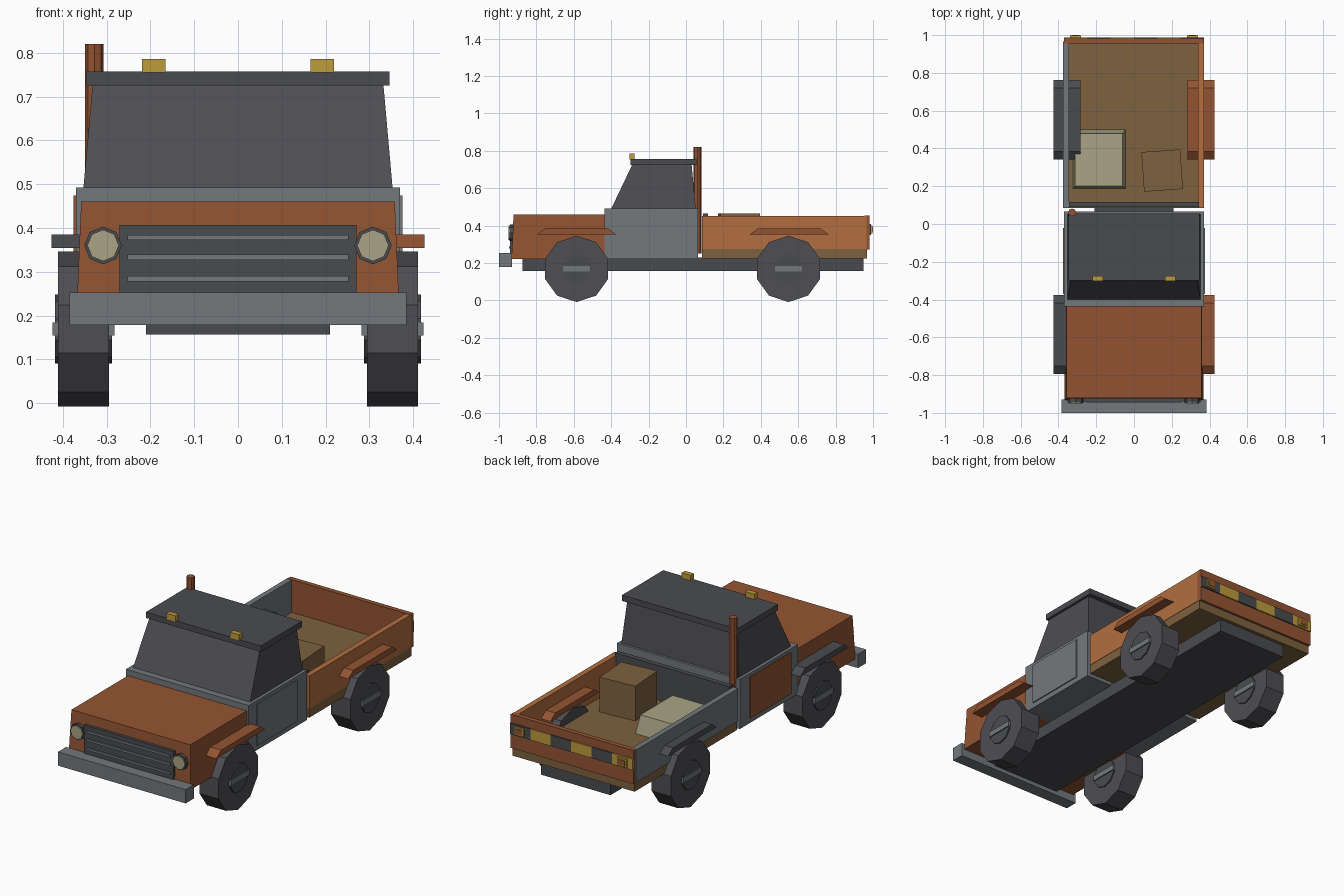
import bpy, bmesh, math
from mathutils import Matrix

if "Cube" in bpy.data.objects:
    bpy.data.objects.remove(bpy.data.objects["Cube"])


def material(name, r, g, b):
    def lin(c):
        c /= 255
        return c / 12.92 if c <= 0.04045 else ((c + 0.055) / 1.055) ** 2.4
    m = bpy.data.materials.new(name)
    m.diffuse_color = (lin(r), lin(g), lin(b), 1)
    m.use_nodes = True
    m.node_tree.nodes["Principled BSDF"].inputs["Base Color"].default_value = m.diffuse_color
    return m


RUST = material("rust_paint", 148, 84, 50)
ORANGE = material("light_orange_paint", 178, 110, 64)
WOOD = material("brown_wood", 126, 97, 63)
GRAY = material("primer_gray", 115, 120, 124)
DARK = material("dark_gray", 74, 75, 79)
CHARCOAL = material("charcoal", 78, 77, 82)
CREAM = material("cream", 170, 164, 133)
YELLOW = material("hazard_yellow", 190, 155, 60)


def finish(name, bm, mat):
    bmesh.ops.recalc_face_normals(bm, faces=bm.faces)
    me = bpy.data.meshes.new(name)
    bm.to_mesh(me)
    bm.free()
    me.materials.append(mat)
    ob = bpy.data.objects.new(name, me)
    bpy.context.collection.objects.link(ob)
    return ob


def box(name, x, y, z, mat, tx=None, ty=None, turn=0):
    """Box from ranges; tx and ty give a different range for the top face."""
    tx, ty = tx or x, ty or y
    bm = bmesh.new()
    rings = []
    for (xr, yr, h) in ((x, y, z[0]), (tx, ty, z[1])):
        rings.append([bm.verts.new((xr[i], yr[j], h))
                      for i, j in ((0, 0), (1, 0), (1, 1), (0, 1))])
    lo, hi = rings
    bm.faces.new(lo)
    bm.faces.new(hi)
    for i in range(4):
        k = (i + 1) % 4
        bm.faces.new((lo[i], lo[k], hi[k], hi[i]))
    if turn:
        c = (sum(x) / 2, sum(y) / 2, 0)
        bmesh.ops.rotate(bm, verts=bm.verts, cent=c,
                         matrix=Matrix.Rotation(math.radians(turn), 3, 'Z'))
    return finish(name, bm, mat)


def cyl(name, centre, radius, depth, axis, sides, mat):
    bm = bmesh.new()
    bmesh.ops.create_cone(bm, cap_ends=True, segments=sides,
                          radius1=radius, radius2=radius, depth=depth)
    m = Matrix.Translation(centre)
    if axis == 'X':
        m = m @ Matrix.Rotation(math.pi / 2, 4, 'Y') @ Matrix.Rotation(math.pi / 2, 4, 'Z')
    elif axis == 'Y':
        m = m @ Matrix.Rotation(math.pi / 2, 4, 'X') @ Matrix.Rotation(math.pi / 2, 4, 'Z')
    bm.transform(m)
    return finish(name, bm, mat)


def sym(w):
    return (-w, w)


# Chassis and front bumper
box("chassis", sym(0.21), (-0.875, 0.95), (0.157, 0.23), DARK)
box("front_bumper", sym(0.385), (-1.0, -0.93), (0.178, 0.253), GRAY)

# Hood, grille and headlights
box("hood", sym(0.368), (-0.932, -0.43), (0.222, 0.46), RUST,
    tx=sym(0.358), ty=(-0.922, -0.43))
box("grille", sym(0.27), (-0.94, -0.915), (0.24, 0.407), DARK)
for z in (0.284, 0.333, 0.378):
    box("grille_bar", sym(0.252), (-0.946, -0.935), (z - 0.006, z + 0.006), GRAY)
for s in (-1, 1):
    cyl("headlight_rim", (s * 0.308, -0.927, 0.36), 0.043, 0.034, 'Y', 8, DARK)
    cyl("headlight_lens", (s * 0.308, -0.932, 0.36), 0.036, 0.034, 'Y', 8, CREAM)

# Cab body, doors, windows and roof
box("cab_body", sym(0.37), (-0.436, 0.065), (0.222, 0.492), GRAY)
box("right_door", (0.365, 0.376), (-0.37, -0.02), (0.25, 0.474), GRAY)
box("left_door", (-0.376, -0.365), (-0.37, -0.02), (0.25, 0.474), RUST)
box("cab_windows", sym(0.353), (-0.4, 0.052), (0.49, 0.727), CHARCOAL,
    tx=sym(0.332), ty=(-0.287, 0.03))
box("roof", sym(0.346), (-0.298, 0.056), (0.725, 0.757), DARK)
for s in (-1, 1):
    box("roof_light", (s * 0.192 - 0.027, s * 0.192 + 0.027),
        (-0.303, -0.275), (0.755, 0.786), YELLOW)
cyl("exhaust_stack", (-0.328, 0.061, 0.535), 0.021, 0.57, 'Z', 8, RUST)

# Cargo bed
box("bed_floor", sym(0.368), (0.086, 0.968), (0.225, 0.277), WOOD)
box("bed_right_wall", (0.34, 0.37), (0.086, 0.966), (0.275, 0.453), ORANGE)
box("bed_left_wall", (-0.375, -0.345), (0.086, 0.966), (0.275, 0.453), GRAY)
box("bed_headboard", sym(0.345), (0.09, 0.117), (0.27, 0.466), DARK)
box("tailgate", sym(0.37), (0.955, 0.981), (0.272, 0.455), RUST)

# Hazard stripe on the tailgate, alternating from the right end
step = 0.74 / 6
for i in range(6):
    x1 = 0.37 - i * step
    box("hazard_stripe", (x1 - step, x1), (0.979, 0.988), (0.35, 0.41),
        YELLOW if i % 2 else DARK)
for s in (-1, 1):
    c = s * 0.31
    box("tail_light_frame", (c - 0.029, c + 0.029), (0.98, 0.997), (0.358, 0.402), YELLOW)
    box("tail_light", (c - 0.021, c + 0.021), (0.99, 1.0), (0.366, 0.394), RUST)

# Load in the bed
box("wooden_crate", (0.046, 0.252), (0.178, 0.388), (0.277, 0.466), WOOD, turn=4)
box("cream_bale", (-0.322, -0.045), (0.188, 0.5), (0.277, 0.375), CREAM,
    tx=(-0.312, -0.06), ty=(0.2, 0.478))

# Wheels and fender flares
for end, y in (("front", -0.585), ("rear", 0.548)):
    for side, s in (("left", -1), ("right", 1)):
        n = end + "_" + side
        cx = s * 0.353
        cyl(n + "_tire", (cx, y, 0.169), 0.177, 0.116, 'X', 10, CHARCOAL)
        cyl(n + "_hub", (cx, y, 0.169), 0.079, 0.13, 'X', 10, DARK)
        box(n + "_hub_bar", (cx - 0.071, cx + 0.071), (y - 0.078, y + 0.078),
            (0.155, 0.184), GRAY)
        fx = sorted((s * 0.283, s * 0.426))
        fy = y if end == "front" else y + 0.004
        box(n + "_flare", fx, (fy - 0.21, fy + 0.21), (0.354, 0.385),
            RUST if s > 0 else DARK, ty=(fy - 0.168, fy + 0.168))
